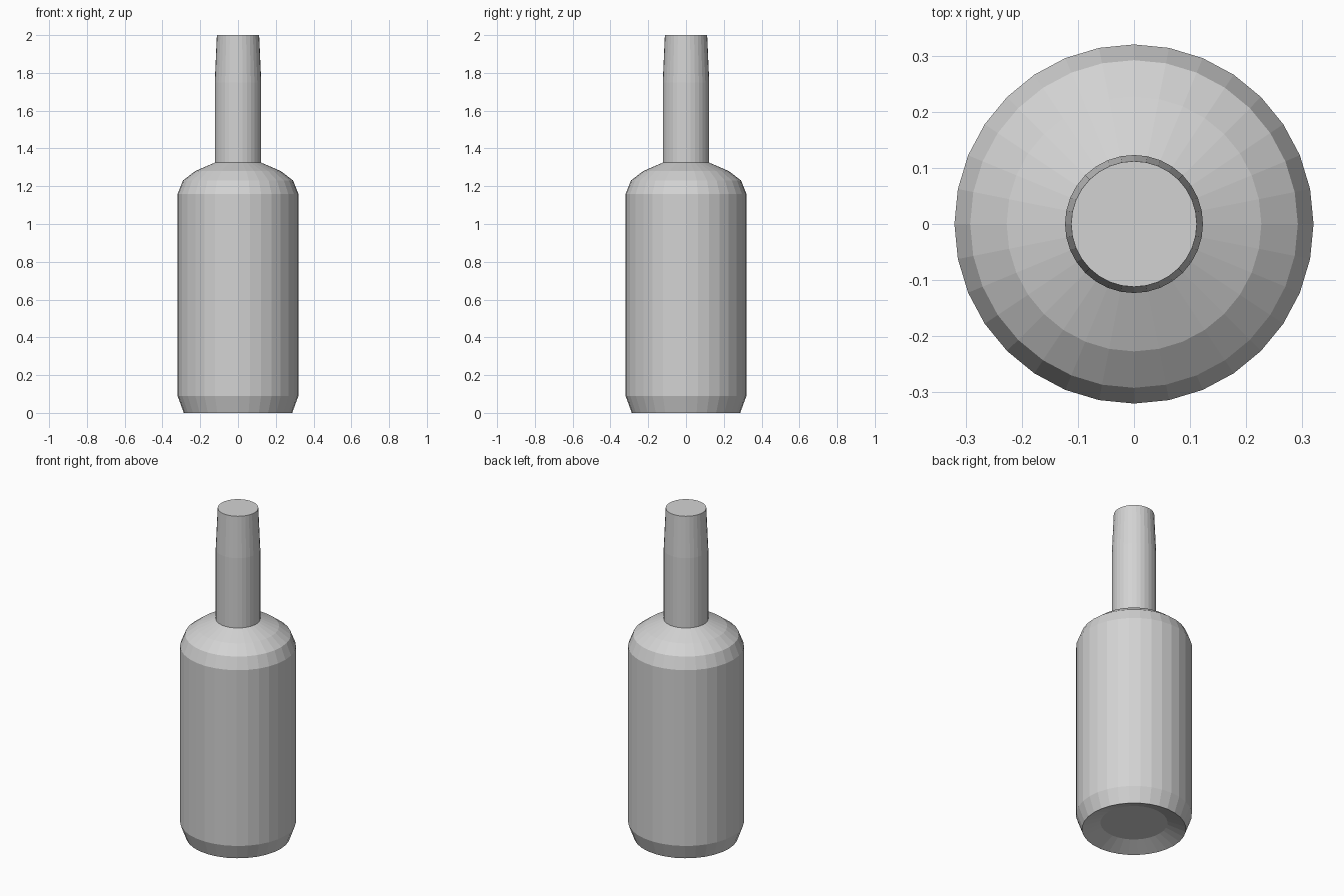
import bpy
import bmesh
from math import cos, sin, tau

cube = bpy.data.objects.get("Cube")
if cube:
    bpy.data.objects.remove(cube, do_unlink=True)

SIDES = 32

# One plain grey for the whole bottle
grey = bpy.data.materials.new("light grey")
grey.use_nodes = True
colour = (0.65, 0.65, 0.65, 1.0)
grey.diffuse_color = colour
grey.node_tree.nodes["Principled BSDF"].inputs["Base Color"].default_value = colour


def lathe(name, profile):
    """Spin a (radius, height) profile round z and cap both ends."""
    bm = bmesh.new()
    rings = []
    for r, z in profile:
        rings.append([bm.verts.new((r * cos(tau * i / SIDES), r * sin(tau * i / SIDES), z))
                      for i in range(SIDES)])
    for low, high in zip(rings, rings[1:]):
        for i in range(SIDES):
            j = (i + 1) % SIDES
            bm.faces.new((low[i], low[j], high[j], high[i]))
    bm.faces.new(rings[0][::-1])
    bm.faces.new(rings[-1])
    bmesh.ops.recalc_face_normals(bm, faces=bm.faces)
    mesh = bpy.data.meshes.new(name)
    bm.to_mesh(mesh)
    bm.free()
    mesh.materials.append(grey)
    obj = bpy.data.objects.new(name, mesh)
    bpy.context.collection.objects.link(obj)
    return obj


# Recessed base, straight body, rounded shoulder, then a neck that tapers to a flat top
lathe("bottle", [
    (0.185, 0.04), (0.287, 0.0), (0.32, 0.09),
    (0.32, 1.16), (0.292, 1.23), (0.227, 1.28),
    (0.123, 1.325), (0.123, 1.75), (0.112, 2.0),
])
